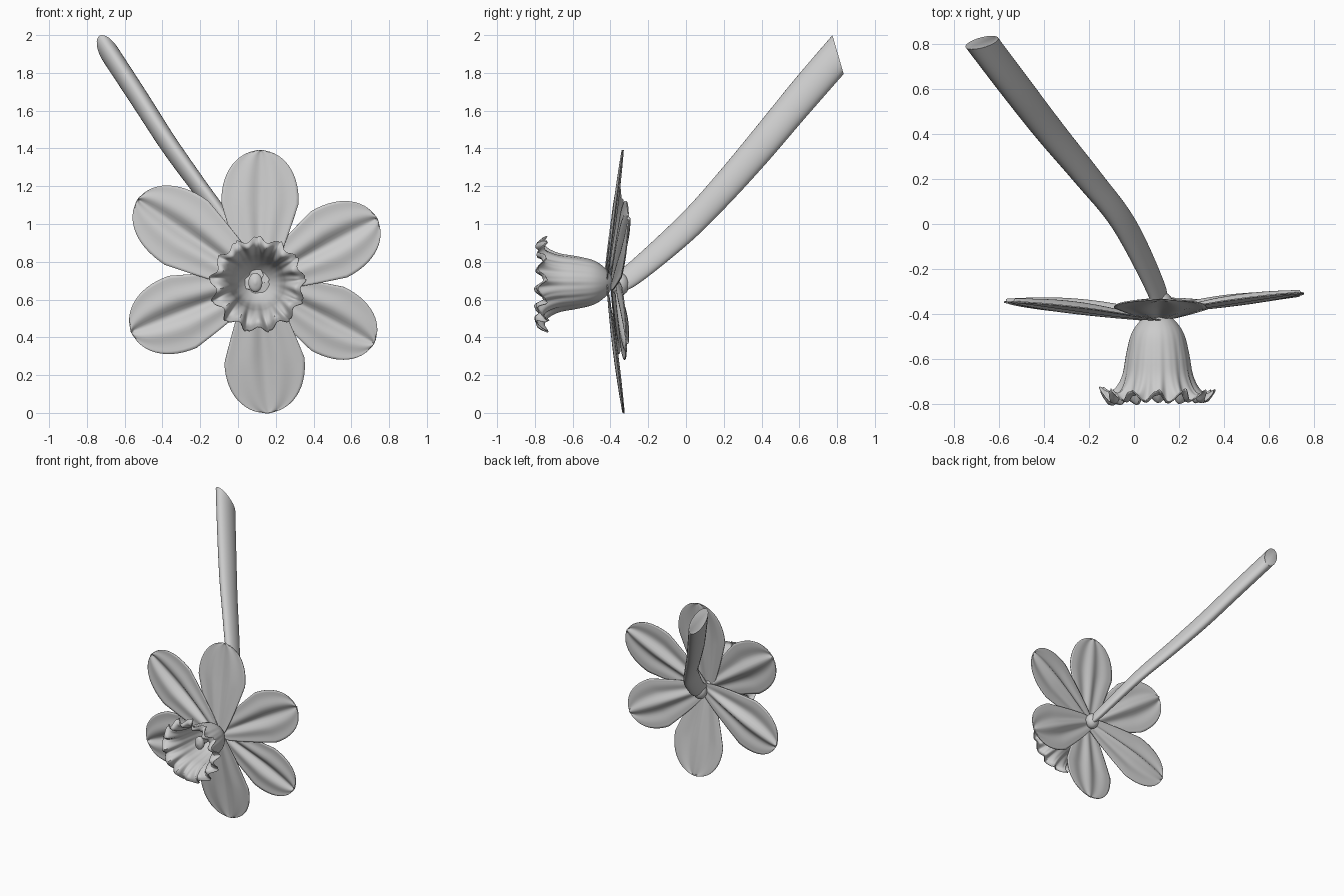
import bpy, math, random
from mathutils import Vector

if "Cube" in bpy.data.objects:
    bpy.data.objects.remove(bpy.data.objects["Cube"])

random.seed(4)
CX, CZ = 0.11, 0.69


def grid_object(name, rows, closed=False, cap_end=False, thickness=0):
    """Skin a list of equal-length point rows into a smooth mesh."""
    n = len(rows[0])
    verts = [p for r in rows for p in r]
    faces = []
    for i in range(len(rows) - 1):
        for j in range(n if closed else n - 1):
            k = (j + 1) % n
            faces.append((i*n + j, i*n + k, (i+1)*n + k, (i+1)*n + j))
    if cap_end:
        faces.append(tuple(range((len(rows)-1)*n, len(rows)*n)))
    me = bpy.data.meshes.new(name)
    me.from_pydata(verts, [], faces)
    me.validate()
    ob = bpy.data.objects.new(name, me)
    bpy.context.collection.objects.link(ob)
    bpy.ops.object.select_all(action='DESELECT')
    bpy.context.view_layer.objects.active = ob
    ob.select_set(True)
    bpy.ops.object.mode_set(mode='EDIT')
    bpy.ops.mesh.select_all(action='SELECT')
    bpy.ops.mesh.remove_doubles(threshold=0.0002)
    bpy.ops.mesh.normals_make_consistent(inside=False)
    bpy.ops.object.mode_set(mode='OBJECT')
    bpy.ops.object.shade_smooth_by_angle(angle=math.radians(50))
    if thickness:
        m = ob.modifiers.new("thickness", 'SOLIDIFY')
        m.thickness = thickness
        m.offset = 0
    return ob


def spline(pts, steps):
    """Catmull-Rom samples through points of any dimension."""
    pts = [Vector(p) for p in pts]
    pts = [2*pts[0] - pts[1]] + pts + [2*pts[-1] - pts[-2]]
    out = []
    for i in range(1, len(pts) - 2):
        a, b, c, d = pts[i-1:i+3]
        for s in range(steps):
            t = s / steps
            out.append(0.5*(2*b + (c-a)*t + (2*a-5*b+4*c-d)*t*t + (3*b-a-3*c+d)*t**3))
    out.append(pts[-2])
    return out


# Stem: flattened section, cut on a slant (x, y, z, scale)
path = spline([(0.12, -0.38, 0.68, 0.45), (0.09, -0.27, 0.745, 0.6), (-0.045, 0, 0.98, 0.74),
               (-0.2, 0.2, 1.19, 0.84), (-0.365, 0.4, 1.42, 0.93), (-0.52, 0.6, 1.66, 0.98),
               (-0.675, 0.805, 1.897, 1)], 6)
rows = []
for x, y, z, s in path:
    ring = []
    for k in range(32):
        a = 2*math.pi*k/32
        u, v = 0.115*s*math.cos(a), 0.052*s*math.sin(a)
        dx, dz = -0.5*u + 0.866*v, 0.866*u + 0.5*v
        ring.append((x + dx, y - 0.29*dz, z + dz))
    rows.append(ring)
grid_object("stem", rows, closed=True, cap_end=True)

# Ovary: small swelling behind the petals
bpy.ops.mesh.primitive_uv_sphere_add(segments=24, ring_count=12, radius=0.055,
                                     location=(0.12, -0.35, 0.68))
bpy.context.object.name = "ovary"
bpy.context.object.scale = (0.95, 0.9, 1.1)
bpy.ops.object.shade_smooth()

# Petals: tip x, tip z, half width, base y, tip y, fold depth
petals = {
    "petal_top": (0.12, 1.39, 0.205, -0.42, -0.335, 0.015),
    "petal_upper_left": (-0.53, 1.13, 0.205, -0.43, -0.345, 0.04),
    "petal_lower_left": (-0.565, 0.43, 0.205, -0.395, -0.345, 0.04),
    "petal_bottom": (0.16, 0.0, 0.213, -0.42, -0.33, 0.015),
    "petal_lower_right": (0.72, 0.37, 0.19, -0.375, -0.315, 0.035),
    "petal_upper_right": (0.735, 1.03, 0.2, -0.395, -0.305, 0.035),
}
for name, (tx, tz, hw, y0, y1, fold) in petals.items():
    axis = Vector((tx - CX, 0, tz - CZ))
    side = Vector((-axis.z, 0, axis.x)).normalized()
    rows = []
    for i in range(33):
        t = 0.5 - 0.5*math.cos(math.pi*i/32)
        # rounded outline, narrow at the base and widest past the middle
        w = hw * (0.22 + 0.78*min(1, t/0.6)**0.8 if t < 0.6 else
                  math.sqrt(max(0, 1 - ((t-0.6)/0.4)**2.3)))
        env = math.sin(math.pi*min(t*0.9, 1))
        row = []
        for j in range(25):
            u = j/12 - 1
            p = Vector((CX, y0 + (y1-y0)*t, CZ)) + axis*t + side*(u*w)
            p.y += env*(fold*math.exp(-(u/0.22)**2) + 0.004*math.cos(9*u) + 0.012*u*u - 0.01)
            row.append(p)
        rows.append(row)
    grid_object(name, rows, thickness=0.006)

# Corona: trumpet with a frilled, rolled-back rim (radius, y, frill)
prof = spline([(0.025, -0.39, 0), (0.075, -0.43, 0), (0.115, -0.49, 0.02), (0.137, -0.58, 0.08),
               (0.152, -0.67, 0.15), (0.178, -0.735, 0.35), (0.21, -0.768, 0.7),
               (0.245, -0.755, 1)], 4)
WAVES = 13
jit = [random.uniform(0.6, 1.25) for _ in range(WAVES)]
rows = []
for r, y, f in prof:
    ring = []
    for k in range(WAVES*12):
        a = 2*math.pi*k/(WAVES*12)
        amp = jit[k // 12]
        w = amp*math.sin(WAVES*a)
        fine = math.sin(2*WAVES*a + 1.1)
        rr = r + f*(0.016*w + 0.008*fine)
        b = a + f*0.05*math.cos(WAVES*a)
        ring.append((CX - 0.005 + rr*math.cos(b), y + f*(0.032*w + 0.008*fine),
                     CZ - 0.01*f + rr*math.sin(b)))
    rows.append(ring)
grid_object("corona", rows, closed=True, thickness=0.005)

# Pistil: slim column with a rounded head
rows = []
for r, y in spline([(0.015, -0.4), (0.02, -0.5), (0.024, -0.58), (0.04, -0.61), (0.036, -0.635),
                    (0.0, -0.65)], 4):
    rows.append([(0.092 + 0.9*r*math.cos(2*math.pi*k/20), y,
                  CZ + 1.25*r*math.sin(2*math.pi*k/20)) for k in range(20)])
grid_object("pistil", rows, closed=True)
